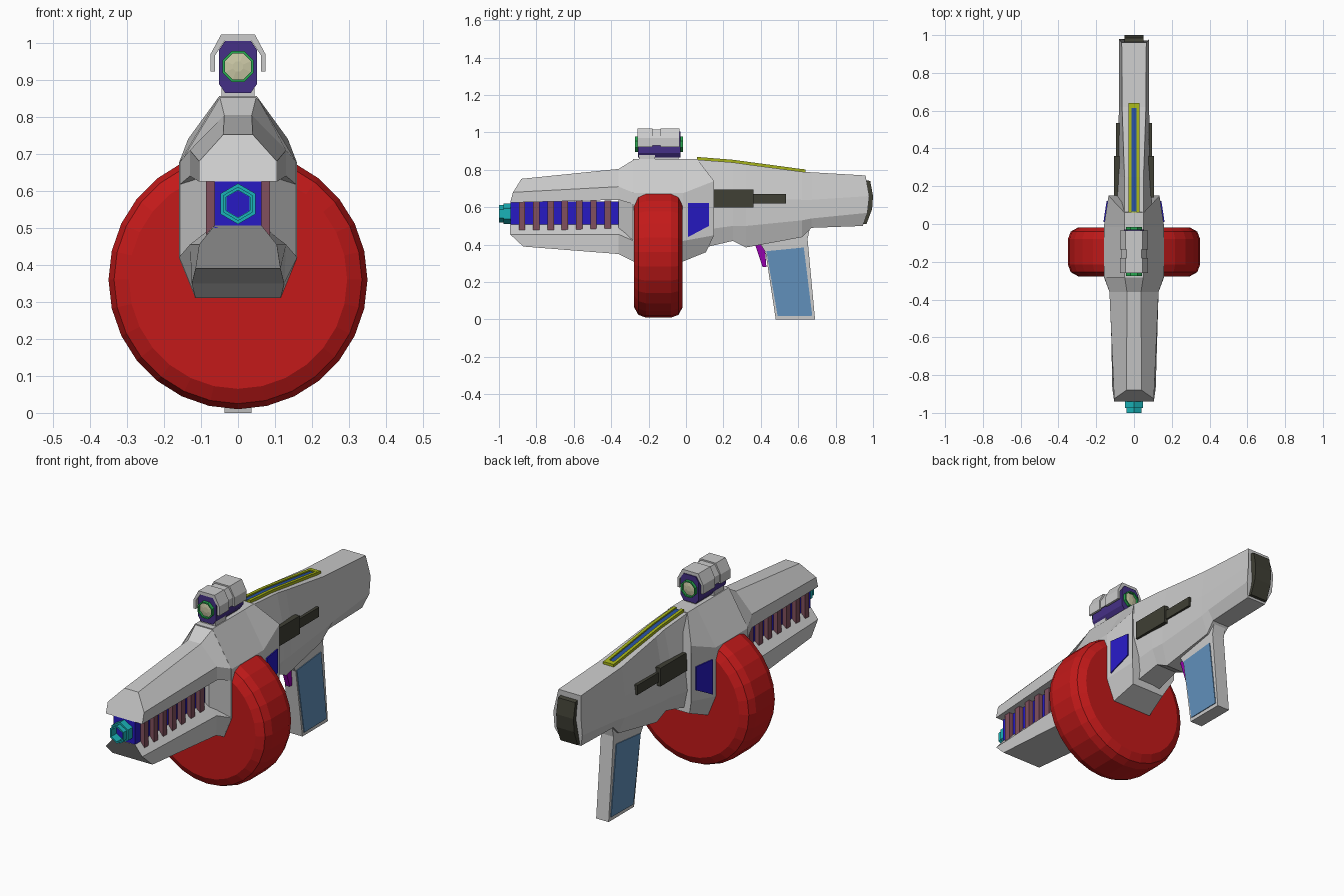
import bpy, bmesh, math

if "Cube" in bpy.data.objects:
    bpy.data.objects.remove(bpy.data.objects["Cube"])

COL = dict(red=(.55, .01, .01), blue=(.02, .01, .55), mauve=(.22, .08, .11), teal=(.01, .45, .48),
           lime=(.38, .45, .01), dark=(.05, .05, .035), steel=(.12, .28, .50), purple=(.30, .0, .42),
           violet=(.06, .03, .24), green=(.02, .40, .08), lens=(.60, .58, .38), navy=(.02, .08, .35))
mats = {}


def paint(ob, col):
    if not col:
        return
    if col not in mats:
        mats[col] = bpy.data.materials.new(col)
        mats[col].diffuse_color = (*COL[col], 1)
    ob.data.materials.append(mats[col])


def loft(name, loops, col=None):
    """Skin a row of closed loops with equal point counts and cap both ends."""
    bm = bmesh.new()
    rings = [[bm.verts.new(p) for p in lp] for lp in loops]
    n = len(rings[0])
    for a, b in zip(rings, rings[1:]):
        for i in range(n):
            j = (i + 1) % n
            bm.faces.new((a[i], a[j], b[j], b[i]))
    bm.faces.new(rings[0])
    bm.faces.new(rings[-1])
    bmesh.ops.recalc_face_normals(bm, faces=bm.faces)
    me = bpy.data.meshes.new(name)
    bm.to_mesh(me)
    bm.free()
    ob = bpy.data.objects.new(name, me)
    bpy.context.collection.objects.link(ob)
    paint(ob, col)
    return ob


def mir(half):
    """Half section (bottom to top, +x) -> full symmetric loop."""
    return half + [(-x, y, z) for x, y, z in reversed(half)]


def at(y, *xz):
    return mir([(x, y, z) for x, z in xz])


def prism(name, yz, x0, x1, col=None):
    return loft(name, [[(x, y, z) for y, z in yz] for x in (x0, x1)], col)


def box(name, x0, x1, y0, y1, z0, z1, col=None):
    return prism(name, [(y0, z0), (y1, z0), (y1, z1), (y0, z1)], x0, x1, col)


def lathe(name, prof, n, zc, turn, col):
    """Turn an (r, y) profile about the y direction at height zc."""
    return loft(name, [[(r * math.cos(turn + math.tau * i / n), y, zc + r * math.sin(turn + math.tau * i / n))
                        for i in range(n)] for r, y in prof], col)


# Receiver
loft("receiver", [
    at(-.283, (.115, .31), (.16, .42), (.16, .675), (.05, .857)),
    at(-.016, (.115, .31), (.16, .42), (.16, .675), (.05, .857)),
    mir([(.095, .107, .36), (.135, .15, .45), (.135, .15, .74), (.05, .06, .857)])])

# Handguard: upper and lower shells with an open slot between
loft("upper_handguard", [
    mir([(.105, -.94, .625), (.105, -.925, .68), (.04, -.88, .752)]),
    at(-.36, (.13, .64), (.13, .71), (.037, .805)),
    at(-.275, (.16, .615), (.16, .675), (.05, .857))])
loft("lower_handguard", [
    mir([(.115, -.87, .39), (.105, -.94, .455), (.063, -.94, .507)]),
    at(-.36, (.125, .35), (.13, .455), (.063, .507)),
    at(-.28, (.115, .31), (.16, .42), (.063, .507))])
loft("slot_end", [at(-.362, (.085, .45), (.085, .645)), at(-.28, (.16, .42), (.16, .64))])
box("core", -.063, .063, -.938, -.3, .5, .632, "blue")
for i in range(7):
    y = -.877 + .0765 * i
    box(f"cooling_rib_{i + 1}", -.086, .086, y - .017, y + .017, .465, .637, "mauve")

# Muzzle: stepped hexagonal tube with a blue bore
lathe("muzzle", [(.055, -.938), (.055, -.975), (.046, -.975), (.046, -1), (.037, -1), (.037, -.955)],
      6, .565, math.pi / 6, "teal")
lathe("muzzle_bore", [(.0365, -.95), (.0365, -.957)], 6, .565, math.pi / 6, "blue")

# Drum magazine
lathe("drum_magazine", [(.295, -.277), (.335, -.255), (.35, -.215), (.35, -.08), (.335, -.04), (.295, -.018)],
      28, .36, 0, "red")

# Stock, grip, trigger
loft("stock", [
    mir([(.07, .10, .385), (.095, .10, .48), (.095, .10, .68), (.05, .05, .855)]),
    at(.25, (.06, .42), (.09, .50), (.09, .66), (.05, .84)),
    at(.32, (.055, .385), (.085, .50), (.085, .65), (.053, .83)),
    at(.62, (.045, .44), (.08, .53), (.08, .64), (.063, .79)),
    at(.67, (.05, .49), (.08, .54), (.08, .64), (.063, .787)),
    mir([(.055, .945, .50), (.08, .97, .57), (.08, .98, .66), (.065, .96, .77)])])
prism("butt_plate", [(.93, .51), (.965, .51), (.995, .59), (1, .66), (.985, .74), (.94, .75)], -.05, .05, "dark")
prism("grip", [(.40, .40), (.425, .36), (.48, 0), (.69, 0), (.65, .43), (.665, .50), (.45, .50)], -.036, .036)
prism("trigger", [(.37, .40), (.42, .40), (.43, .28), (.41, .28)], -.012, .012, "purple")

# Side details, both sides
for s, side in ((1, "right"), (-1, "left")):
    prism(f"grip_panel_{side}", [(.43, .365), (.63, .385), (.675, .02), (.49, .018)], s * .03, s * .04, "steel")
    loft(f"receiver_window_{side}", [
        [(s * (x + d), y, z) for x, y, z in ((.159, .01, .44), (.142, .122, .50), (.142, .122, .622), (.159, .01, .622))]
        for d in (-.03, .003)], "blue")
    box(f"slide_block_{side}", s * .06, s * .105, .14, .36, .60, .695, "dark")
    box(f"slide_bar_{side}", s * .06, s * .094, .35, .535, .62, .67, "dark")

# Top strip: lime frame with a blue inlay
TOP = [(.06, .855), (.25, .84), (.635, .788)]


def strip(name, pts, x0, x1, h, col):
    prism(name, [(y, z - .02) for y, z in pts] + [(y, z + h) for y, z in reversed(pts)], x0, x1, col)


strip("strip_base", TOP, -.03, .03, .004, "lime")
strip("strip_rail_right", TOP, .014, .03, .014, "lime")
strip("strip_rail_left", TOP, -.03, -.014, .014, "lime")
strip("strip_end", [(.615, .791), (.64, .788)], -.03, .03, .014, "lime")
strip("strip_inlay", [(.065, .8545), (.25, .84), (.615, .791)], -.013, .013, .008, "navy")

# Sight: body, mount, end rings, lenses
loft("sight_body", [at(y, (.035, .865), (.052, .89), (.052, .98), (.035, 1.005)) for y in (-.257, -.03)], "violet")
box("sight_mount_front", -.045, .045, -.25, -.165, .85, .89)
box("sight_mount_rail", -.028, .028, -.23, -.04, .85, .87)
for end, y0, d in (("front", -.25, -1), ("rear", -.04, 1)):
    lathe(f"sight_ring_{end}", [(.045, y0), (.045, y0 + d * .024), (.038, y0 + d * .024), (.038, y0 + d * .01)],
          8, .936, math.pi / 8, "green")
    lathe(f"sight_lens_{end}", [(.038, y0), (.038, y0 + d * .012), (.015, y0 + d * .016)],
          8, .936, math.pi / 8, "lens")

# Sight hood: open arch in three bands, the middle one slimmer
for name, y0, y1, t in (("front", -.26, -.18, 0), ("middle", -.18, -.135, .007), ("rear", -.135, -.035, 0)):
    loft(f"sight_hood_{name}", [
        at(y, (.074 - t, .922 + t), (.074 - t, .97), (.046 - t, 1.022 - t))
        + list(reversed(at(y, (.062, .922 + t), (.062, .966), (.036, 1.005)))) for y in (y0, y1)])

for m in bpy.data.materials:
    if m.users and not m.is_grease_pencil:
        m.use_nodes = True
        m.node_tree.nodes["Principled BSDF"].inputs["Base Color"].default_value = m.diffuse_color
